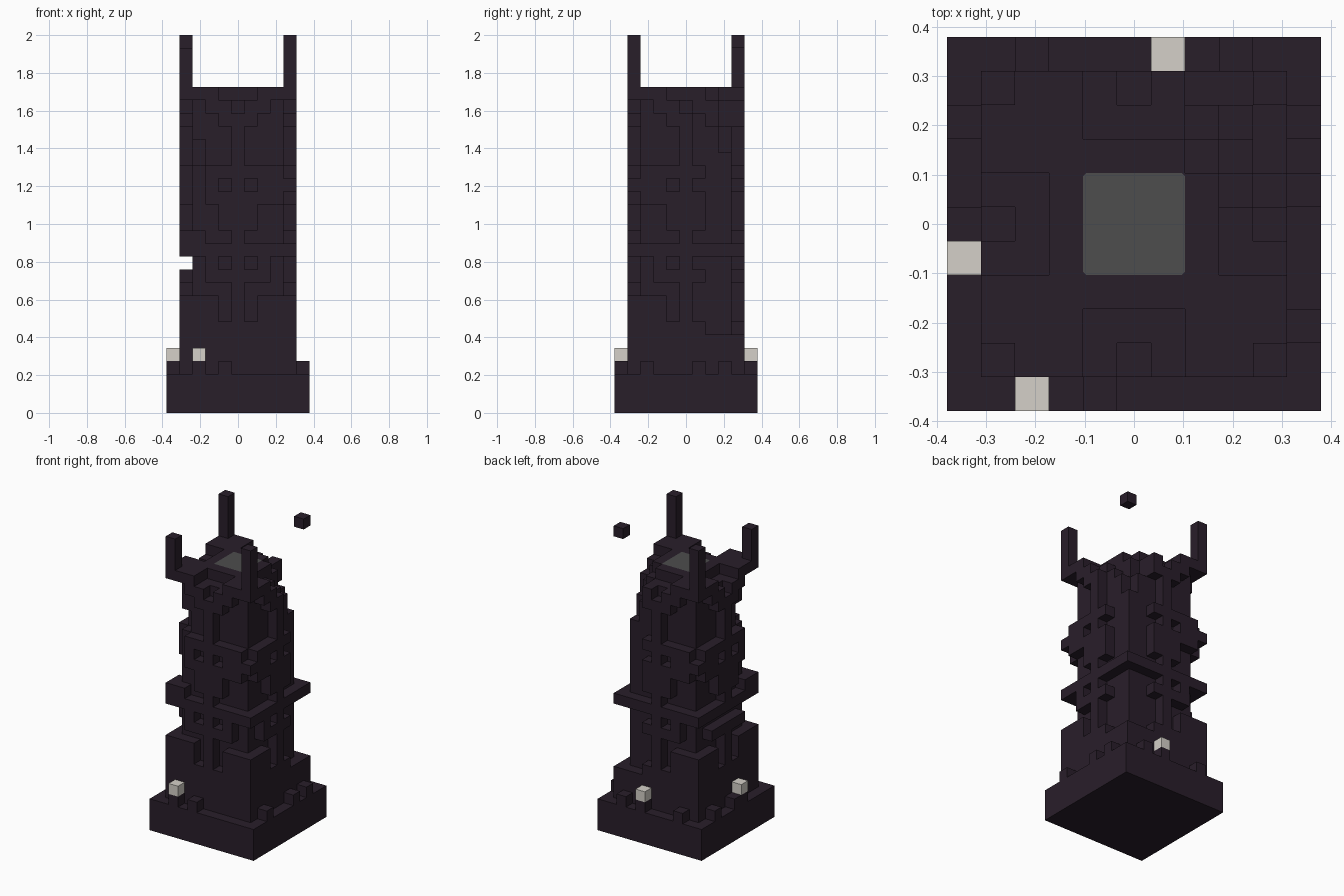
import bpy, bmesh
from mathutils import Vector

if "Cube" in bpy.data.objects:
    bpy.data.objects.remove(bpy.data.objects["Cube"])

U = 2 / 29  # edge of one block


def material(name, rgb):
    m = bpy.data.materials.new(name)
    m.use_nodes = True
    m.diffuse_color = (*rgb, 1)
    m.node_tree.nodes["Principled BSDF"].inputs["Base Color"].default_value = (*rgb, 1)
    return m


DARK = material("dark plum stone", (0.022, 0.013, 0.023))
PALE = material("pale stone", (0.66, 0.63, 0.58))
GREY = material("grey stone", (0.075, 0.075, 0.075))


def blocks(name, cells, solid, mat):
    """Mesh of unit blocks, without the faces hidden by solid neighbours."""
    bm = bmesh.new()
    for c in cells:
        centre = Vector((c[0], c[1], c[2] + 0.5))
        for axis in range(3):
            for s in (-1, 1):
                n = Vector((0, 0, 0))
                n[axis] = s
                if tuple(int(a + b) for a, b in zip(c, n)) in solid:
                    continue
                u = Vector((0, 0, 0))
                u[(axis + 1) % 3] = 0.5
                v = n.cross(u)
                mid = centre + n * 0.5
                bm.faces.new([bm.verts.new((mid + o) * U)
                              for o in (-u - v, u - v, u + v, v - u)])
    bmesh.ops.remove_doubles(bm, verts=bm.verts, dist=0.0005)
    bmesh.ops.recalc_face_normals(bm, faces=bm.faces)
    mesh = bpy.data.meshes.new(name)
    bm.to_mesh(mesh)
    bm.free()
    mesh.materials.append(mat)
    bpy.context.collection.objects.link(bpy.data.objects.new(name, mesh))


def slab(r, z0, z1):
    span = range(-r, r + 1)
    return {(x, y, z) for x in span for y in span for z in range(z0, z1)}


def broken(x, y):
    return x >= 2 and y >= 2


# Wide plinth and the loose blocks on its rim
plinth = slab(5, 0, 3)
rim = {(x, -5, 3) for x in (-3, -1)} | {(x, 5, 3) for x in (-3, 1, 3)}
rim |= {(-5, y, 3) for y in (-1, 0, 3)} | {(5, y, 3) for y in (-3, 1, 3)}


# Shaft, nicked at one corner and crumbled below the broken crown corner
def crumbled(c):
    x, y, z = c
    if x == y == -3:
        return z in (19, 20)
    if x == y == 3:
        return z >= 20
    return (broken(x, y) and x + y == 5 and z >= 22) or (x == 3 and y == 1 and z == 23)


shaft = {c for c in slab(3, 3, 24) if not crumbled(c)}

# Raised relief on every wall: half patterns from the centre out, top row first
RELIEF = """
.##..
##...
#....
#....
#....
####.
#.###
####.
##...
##...
#....
#####
#.#..
###..
#....
#.##.
#.###
#####
#####
#####
#####
""".split()

relief = {(-4, -4, 8), (-4, 4, 8), (4, -4, 8)}
for row, line in enumerate(RELIEF):
    z = 23 - row
    for i, mark in enumerate(line):
        if mark != "#":
            continue
        for k in (-i, i):
            relief |= {(k, -4, z), (k, 4, z), (-4, k, z), (4, k, z)}
relief |= {(-4, -4, 13), (-4, -3, 13), (-3, -4, 13)}


def worn_away(c):
    x, y, z = c
    if x == -4 and z == 11:
        return True
    if broken(x, y):
        return z >= 6 and z != 12
    if x <= -3 and y <= -3:
        return z >= 14
    return x == 4 and y == 1 and z >= 22


relief = {c for c in relief if not worn_away(c)}

# Crown with a notch in each side and one broken corner
crown = {c for c in slab(4, 24, 25)
         if not (min(abs(c[0]), abs(c[1])) <= 1 and max(abs(c[0]), abs(c[1])) >= 3)
         and not broken(c[0], c[1])}

# Corner spires; only the tip of the broken one floats
spires = {
    "front_right_spire": {(-4, -4, z) for z in range(25, 28)},
    "back_right_spire": {(-4, 4, z) for z in range(25, 29)},
    "front_left_spire": {(4, -4, z) for z in range(25, 29)},
    "floating_block": {(4, 4, 28)},
}

parts = {"plinth": plinth, "rim_blocks": rim, "shaft": shaft,
         "wall_relief": relief, "crown": crown, **spires}
solid = set().union(*parts.values())
for name, cells in parts.items():
    blocks(name, cells, solid, DARK)

# Pale lamps on the rim
for name, cell in (("front_lamp", (-3, -5, 4)), ("side_lamp", (-5, -1, 4)),
                   ("back_lamp", (1, 5, 4))):
    blocks(name, {cell}, solid | {cell}, PALE)

# Grey plate with clipped corners in the roof
bm = bmesh.new()
h, cut = 1.5 * U, 1.4 * U
ring = [(h, -cut), (h, cut), (cut, h), (-cut, h), (-h, cut), (-h, -cut), (-cut, -h), (cut, -h)]
bm.faces.new([bm.verts.new((x, y, 25 * U + 0.002)) for x, y in ring])
mesh = bpy.data.meshes.new("roof_plate")
bm.to_mesh(mesh)
bm.free()
mesh.materials.append(GREY)
bpy.context.collection.objects.link(bpy.data.objects.new("roof_plate", mesh))
